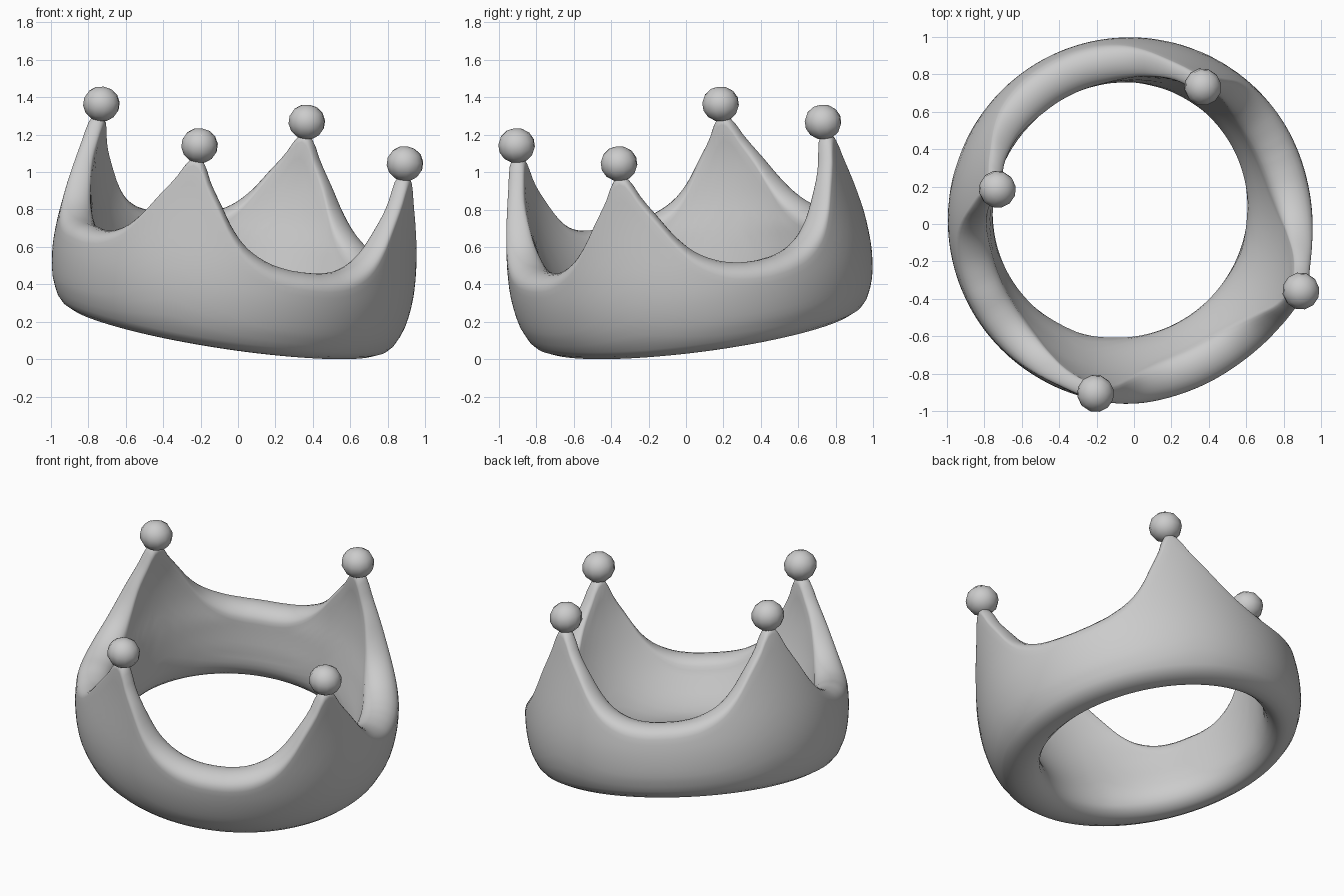
import bpy, bmesh
from math import sin, cos, pi, radians, degrees
from mathutils import Vector, Matrix

if "Cube" in bpy.data.objects:
    bpy.data.objects.remove(bpy.data.objects["Cube"])

# Tilted, slightly leaning frame shared by all parts
UP = Vector((0.15, -0.128, 0.98)).normalized()
TILT = Vector((0, 0, 1)).rotation_difference(UP).to_matrix().to_4x4()
LEAN = Matrix(((1, 0, -0.006, 0), (0, 1, -0.022, 0), (0, 0, 1, 0), (0, 0, 0, 1)))
FRAME = Matrix.Translation((-0.073, 0.074, 0.158)) @ TILT @ LEAN
PHASE = radians(-18.9)      # direction of the first point
POINTS = 4


def curve(pts, x):
    """Smooth interpolation through (x, y) points."""
    x = min(max(x, pts[0][0]), pts[-1][0])
    n = len(pts)

    def slope(k):
        a, b = pts[max(k - 1, 0)], pts[min(k + 1, n - 1)]
        return (b[1] - a[1]) / (b[0] - a[0])
    for i in range(n - 1):
        (x0, y0), (x1, y1) = pts[i], pts[i + 1]
        if x <= x1:
            d = x1 - x0
            t = (x - x0) / d
            return ((2*t**3 - 3*t*t + 1) * y0 + (t**3 - 2*t*t + t) * d * slope(i)
                    + (3*t*t - 2*t**3) * y1 + (t**3 - t*t) * d * slope(i + 1))
    return pts[-1][1]


# Rim height against degrees from the nearest point
RIM = [(0, 1.01), (2.5, 0.985), (6, 0.885), (11, 0.77), (16, 0.655), (22, 0.56),
       (30, 0.495), (38, 0.468), (45, 0.462)]
# Wall radii against height
OUTER = [(0.06, 0.91), (0.15, 0.95), (0.3, 0.973), (0.45, 0.97), (0.6, 0.953),
         (0.8, 0.93), (1.05, 0.912)]
INNER = [(0.06, 0.68), (0.13, 0.669), (0.22, 0.69), (0.3, 0.72), (0.4, 0.757),
         (0.5, 0.788), (0.6, 0.812), (0.8, 0.838), (1.05, 0.83)]
# Rounded underside, from inside to outside (radius, height)
UNDER = [(0.7, 0.033), (0.735, 0.01), (0.785, 0.0), (0.835, 0.008), (0.88, 0.028)]


def section(h, widen):
    """Closed wall cross-section for rim height h; widen opens the lower hole."""
    def inner(w):
        return curve(INNER, w) + widen * min(1, max(0, (0.42 - w) / 0.25))
    cap = 0.045 + 0.035 * min(1, max(0, (0.7 - h) / 0.22))
    top = h - cap
    steps = [0.06 + (top - 0.06) * i / 10 for i in range(11)]
    ro, ri = curve(OUTER, top), inner(top)
    mid, half = (ro + ri) / 2, (ro - ri) / 2
    lip = [(mid + half * cos(pi * i / 10), top + cap * sin(pi * i / 10))
           for i in range(1, 10)]
    under = [(r + widen * max(0, 1 - 0.3 * i), w) for i, (r, w) in enumerate(UNDER)]
    return (under + [(curve(OUTER, w), w) for w in steps] + lip
            + [(inner(w), w) for w in reversed(steps)])


def finish(bm, name):
    bmesh.ops.recalc_face_normals(bm, faces=bm.faces)
    for f in bm.faces:
        f.smooth = True
    me = bpy.data.meshes.new(name)
    bm.to_mesh(me)
    bm.free()
    ob = bpy.data.objects.new(name, me)
    bpy.context.collection.objects.link(ob)
    return ob


# Crown band with four swept-up points
bm = bmesh.new()
N = 192
rings = []
for k in range(N):
    a = 2 * pi * k / N
    d = degrees(a) % 90
    d = min(d, 90 - d)
    uneven = (0.012 - 0.02 * cos(a) - 0.015 * sin(a)) * d / 45
    widen = 0.02 + 0.028 * cos(a - radians(154))
    pts = section(curve(RIM, d) + uneven, widen)
    rings.append([bm.verts.new(FRAME @ Vector((r * cos(a + PHASE), r * sin(a + PHASE), w)))
                  for r, w in pts])
M = len(rings[0])
for k in range(N):
    p, q = rings[k], rings[(k + 1) % N]
    for j in range(M):
        i = (j + 1) % M
        bm.faces.new((p[j], q[j], q[i], p[i]))
finish(bm, "crown_band")

# Slightly flattened ball on each point
for k in range(POINTS):
    a = PHASE + k * pi / 2
    bm = bmesh.new()
    place = FRAME @ Matrix.Translation((0.87 * cos(a), 0.87 * sin(a), 1.071)) \
        @ Matrix.Rotation(a, 4, 'Z') @ Matrix.Diagonal((1, 1, 0.94, 1))
    bmesh.ops.create_uvsphere(bm, u_segments=12, v_segments=7, radius=0.1, matrix=place)
    finish(bm, f"point_ball_{k + 1}")

# Rest the crown on the ground plane
low = min(v.co.z for v in bpy.data.objects["crown_band"].data.vertices)
for ob in bpy.context.collection.objects:
    ob.data.transform(Matrix.Translation((0, 0, -low)))
